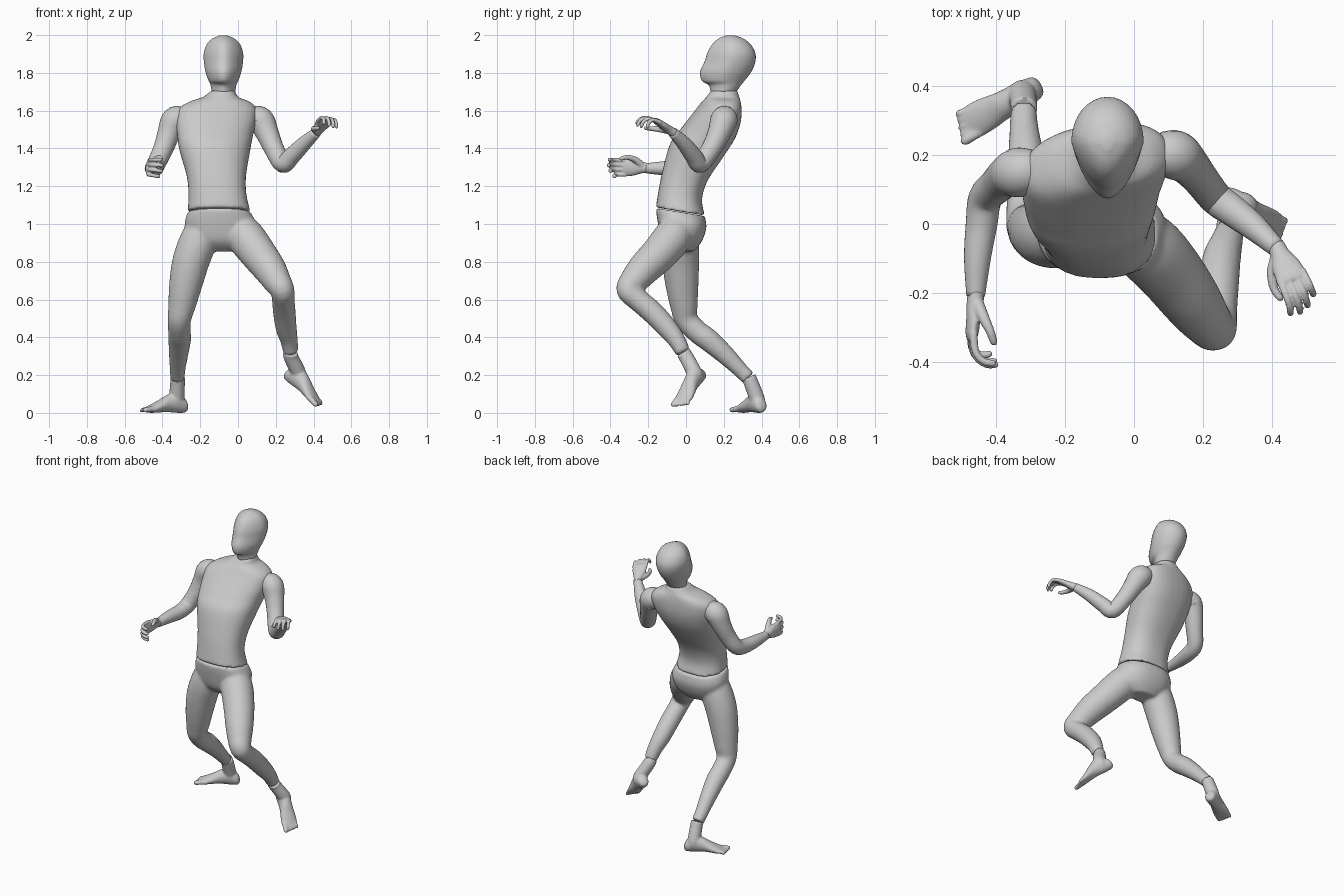
import bpy, bmesh, math
from mathutils import Vector as V

if "Cube" in bpy.data.objects:
    bpy.data.objects.remove(bpy.data.objects["Cube"])

SIDES = 24


def spline(rows, n=5):
    """Catmull-Rom interpolation through rows of numbers."""
    p = [rows[0]] + list(rows) + [rows[-1]]
    out = []
    for i in range(1, len(p) - 2):
        for k in range(n):
            t = k / n
            out.append([0.5 * (2 * b + (c - a) * t + (2 * a - 5 * b + 4 * c - d) * t * t
                               + (3 * b - a - 3 * c + d) * t ** 3)
                        for a, b, c, d in zip(*p[i - 1:i + 3])])
    return out + [list(rows[-1])]


def skin(bm, rings):
    """Bridge rings of points into a closed skin."""
    vr = [[bm.verts.new(p) for p in r] for r in rings]
    n = len(vr[0])
    for a, b in zip(vr, vr[1:]):
        for i in range(n):
            bm.faces.new((a[i], a[(i + 1) % n], b[(i + 1) % n], b[i]))
    bm.faces.new(vr[0][::-1])
    bm.faces.new(vr[-1])


def tube(bm, rows, sides=SIDES, tip=False):
    """Round limb through rows (x, y, z, radius)."""
    rows = [tuple(r) for r in rows]
    if tip:
        e, f = V(rows[-1][:3]), V(rows[-2][:3])
        r = rows[-1][3]
        rows.append((*(e + (e - f).normalized() * r * 0.9), r * 0.35))
    s = spline(rows)
    c = [V(q[:3]) for q in s]
    rings, a = [], V((1, 0.13, 0.07))
    for i, q in enumerate(s):
        t = (c[min(i + 1, len(c) - 1)] - c[max(i - 1, 0)]).normalized()
        a = (a - t * a.dot(t)).normalized()
        b = t.cross(a)
        rings.append([c[i] + (a * math.cos(w) + b * math.sin(w)) * q[3]
                      for w in (2 * math.pi * k / sides for k in range(sides))])
    skin(bm, rings)


def trunk(bm, rows, power=2.0, taper=0.0):
    """Loft of tilted ovals: front y,z, back y,z, left x, right x, skew in y."""
    rings = []
    for fy, fz, by, bz, xl, xr, sk in spline(rows):
        mid, half = V(((xl + xr) / 2, (fy + by) / 2, (fz + bz) / 2)), (xr - xl) / 2
        fwd, ring = V((0, (fy - by) / 2, (fz - bz) / 2)), []
        for k in range(32):
            w = 2 * math.pi * k / 32
            cw, sw = math.cos(w), math.sin(w)
            u = math.copysign(abs(cw) ** (2 / power), cw)
            v = math.copysign(abs(sw) ** (2 / power), sw)
            u *= 1 - taper * max(0, v)
            ring.append(mid + V((half * u, half * u * sk, 0)) + fwd * v)
        rings.append(ring)
    skin(bm, rings)


def finish(name, bm, voxel=0, smooth=4):
    bmesh.ops.recalc_face_normals(bm, faces=bm.faces)
    me = bpy.data.meshes.new(name)
    bm.to_mesh(me)
    bm.free()
    for p in me.polygons:
        p.use_smooth = True
    ob = bpy.data.objects.new(name, me)
    bpy.context.collection.objects.link(ob)
    if voxel:
        m = ob.modifiers.new("Blend", 'REMESH')
        m.mode, m.voxel_size, m.use_smooth_shade = 'VOXEL', voxel, True
        m = ob.modifiers.new("Soften", 'SMOOTH')
        m.factor, m.iterations = 0.5, smooth
    return ob


# Head
bm = bmesh.new()
L = -0.077
trunk(bm, [(fy, fz, by, bz, L - w, L + w, 0) for fy, fz, by, bz, w in [
    (.13, 1.70, .27, 1.705, .063), (.12, 1.735, .295, 1.74, .069),
    (.084, 1.758, .315, 1.765, .08), (.075, 1.805, .342, 1.80, .094),
    (.098, 1.86, .365, 1.85, .103), (.115, 1.91, .368, 1.90, .104),
    (.142, 1.955, .345, 1.947, .088), (.175, 1.983, .305, 1.981, .058),
    (.215, 1.999, .255, 1.999, .016)]], taper=0.3)
finish("head", bm)

# Torso with neck
bm = bmesh.new()
trunk(bm, [
    (-.16, 1.088, .10, 1.045, -.267, .066, 0), (-.145, 1.18, .085, 1.13, -.262, .045, 0),
    (-.125, 1.28, .115, 1.23, -.272, .043, .03), (-.085, 1.42, .20, 1.36, -.31, .065, .08),
    (-.035, 1.49, .255, 1.45, -.322, .08, .12), (.02, 1.56, .283, 1.53, -.328, .098, .13),
    (.065, 1.618, .29, 1.60, -.315, .10, .13), (.09, 1.652, .288, 1.645, -.255, .06, .1),
    (.11, 1.675, .283, 1.67, -.185, .0, .05), (.13, 1.705, .27, 1.71, -.141, -.014, 0)],
    power=2.35)
finish("torso", bm, 0.01, 5)

# Pelvis and both legs, blended into one skin
bm = bmesh.new()
trunk(bm, [
    (-.16, 1.085, .10, 1.042, -.267, .066, 0), (-.15, 1.01, .108, .98, -.282, .095, 0),
    (-.125, .91, .085, .91, -.25, .07, 0), (-.07, .855, .045, .855, -.17, .0, 0)], power=2.3)
tube(bm, [(-.18, -.03, 1.0, .085), (-.215, -.03, .90, .099), (-.25, -.028, .80, .098),
          (-.275, -.022, .69, .089), (-.295, -.012, .58, .075), (-.31, .002, .495, .062),
          (-.31, .06, .43, .06), (-.309, .12, .385, .06), (-.315, .21, .305, .051),
          (-.32, .29, .225, .041), (-.32, .33, .185, .04)])
tube(bm, [(-.02, -.03, 1.0, .09), (.04, -.07, .93, .102), (.105, -.14, .845, .097),
          (.165, -.22, .765, .088), (.205, -.275, .70, .076), (.235, -.305, .65, .064),
          (.24, -.25, .595, .06), (.245, -.18, .535, .06), (.255, -.10, .45, .056),
          (.27, -.05, .385, .047), (.28, -.015, .32, .04)])
finish("pelvis_and_legs", bm, 0.01, 6)

# Arms
for side, path in {
    "right": [(-.29, .155, 1.56, .062), (-.335, .15, 1.548, .072), (-.366, .14, 1.48, .061),
              (-.395, .115, 1.40, .053), (-.432, .075, 1.32, .049), (-.443, .0, 1.296, .046),
              (-.455, -.1, 1.295, .039), (-.46, -.21, 1.295, .027)],
    "left": [(.075, .205, 1.56, .062), (.12, .2, 1.548, .072), (.155, .175, 1.48, .061),
             (.19, .135, 1.40, .053), (.238, .075, 1.32, .049), (.285, .04, 1.36, .046),
             (.35, -.01, 1.425, .039), (.415, -.07, 1.485, .027)]}.items():
    bm = bmesh.new()
    tube(bm, path)
    finish(side + "_arm", bm)


def hand(name, wrist, d, n, flip, size):
    """Palm, four curled fingers and a thumb; d points forward, n out of the palm."""
    d, n = V(d).normalized(), V(n)
    n = (n - d * n.dot(d)).normalized()
    s = d.cross(n) * flip

    def P(l, a, p):
        return V(wrist) + (d * l + s * a + n * p) * size
    bm = bmesh.new()
    palm = spline([(-.012, .024, .022), (.02, .026, .021), (.06, .038, .018),
                   (.095, .041, .016), (.112, .036, .010)])
    skin(bm, [[P(l, w * math.cos(t), h * math.sin(t))
               for t in (2 * math.pi * k / 16 for k in range(16))] for l, w, h in palm])
    for i, length in enumerate((.95, 1.05, 1.0, .8)):
        a, l, p = .032 - .0215 * i, .092, 0
        rows = [(*P(l, a, p), .011 * size)]
        for seg, ang in ((.052, 12), (.034, 45 + 6 * i), (.026, 85 + 6 * i)):
            l += seg * length * math.cos(math.radians(ang))
            p += seg * length * math.sin(math.radians(ang))
            a *= 1.06
            rows.append((*P(l, a, p), (.0105 - .0012 * len(rows) / 2) * size))
        tube(bm, rows, 10, True)
    tube(bm, [(*P(.02, .012, .006), .017 * size), (*P(.05, .038, .02), .015 * size),
              (*P(.085, .05, .04), .0115 * size), (*P(.112, .045, .053), .0095 * size)], 10, True)
    finish(name, bm, 0.0045, 2)


hand("right_hand", (-.46, -.21, 1.297), (-.1, -1, .03), (1, 0, -.1), 1, 1.15)
hand("left_hand", (.417, -.072, 1.487), (.4, -.8, .55), (.1, -.5, -.85), -1, 1.1)


def foot(name, heel, d, up, ankle, shin, medial):
    """Foot from the back of the heel; shin is the way the ankle leaves it."""
    d, up = V(d).normalized(), V(up)
    up = (up - d * up.dot(d)).normalized()
    s = up.cross(d) * medial

    def P(l, a, h):
        return V(heel) + d * l + s * a + up * h
    bm = bmesh.new()
    rows = spline([(0, .014, .015, .04), (.015, .033, .001, .075), (.065, .04, 0, .11),
                   (.12, .041, .004, .094), (.17, .048, .002, .066), (.21, .051, 0, .046),
                   (.242, .045, .002, .03)])
    skin(bm, [[P(l, w * math.cos(t), (lo + hi) / 2 + (hi - lo) / 2 * math.sin(t))
               for t in (2 * math.pi * k / 20 for k in range(20))] for l, w, lo, hi in rows])
    for i in range(5):
        a, r = .036 - .0185 * i, (.0155, .012, .0115, .011, .011)[i]
        tube(bm, [(*P(.205, a, .02), r), (*P(.24, a, .019), r),
                  (*P(.273 - .005 * i, a * 1.08, r), r * .9)], 10, True)
    a = V(ankle)
    tube(bm, [(*P(.06, 0, .045), .04), (*P(.062, 0, .075), .041),
              (*(a - V(shin) * .03), .039), (*a, .039)])
    finish(name, bm, 0.006, 4)


foot("right_foot", (-.27, .405, .0), (-.88, -.475, 0), (0, 0, 1),
     (-.32, .332, .188), (0, -.4, .9), 1)
foot("left_foot", (.24, .095, .185), (.68, -.46, -.57), (.46, -.26, .75),
     (.28, -.016, .322), (0, -.55, .83), -1)
